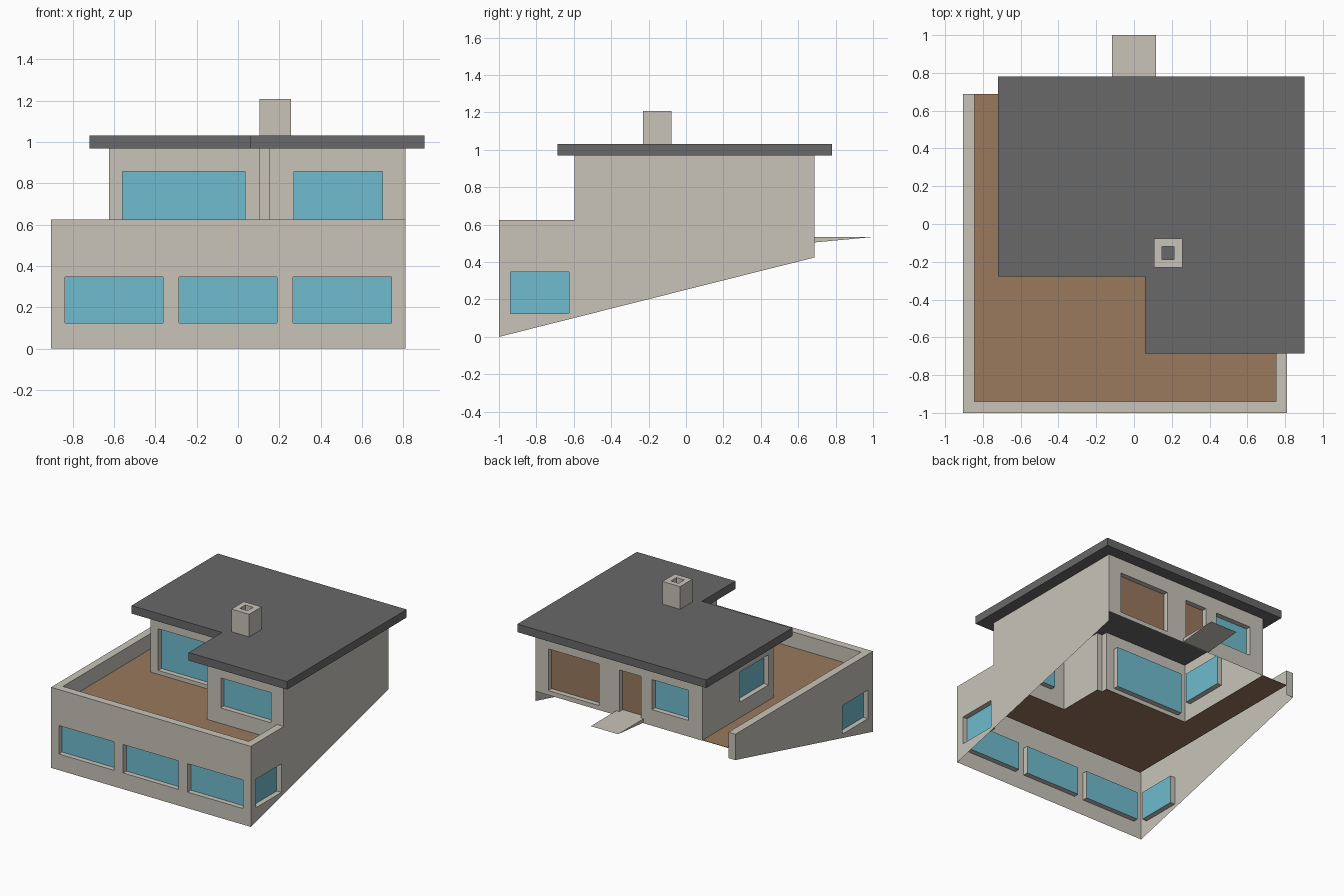
import bpy, bmesh
from mathutils import Vector

if "Cube" in bpy.data.objects:
    bpy.data.objects.remove(bpy.data.objects["Cube"])


def material(name, rgb):
    m = bpy.data.materials.new(name)
    m.diffuse_color = (*rgb, 1)
    m.use_nodes = True
    m.node_tree.nodes["Principled BSDF"].inputs["Base Color"].default_value = m.diffuse_color
    return m


RENDER = material("warm grey render", (0.58, 0.55, 0.49))
ROOF = material("dark grey roof", (0.14, 0.14, 0.14))
WOOD = material("brown wood", (0.32, 0.19, 0.11))
GLASS = material("blue glass", (0.16, 0.50, 0.62))


def finish(name, bm, mats):
    me = bpy.data.meshes.new(name)
    bm.to_mesh(me)
    bm.free()
    for m in mats:
        me.materials.append(m)
    ob = bpy.data.objects.new(name, me)
    bpy.context.collection.objects.link(ob)
    return ob


def prism(name, points, axis, lo, hi, mat, drop=None):
    """Extrude an outline along x (points are y,z) or z (points are x,y)."""
    bm = bmesh.new()
    vec = (lambda a, b: (lo, a, b)) if axis == "x" else (lambda a, b: (a, b, lo))
    step = Vector((hi - lo, 0, 0)) if axis == "x" else Vector((0, 0, hi - lo))
    face = bm.faces.new([bm.verts.new(vec(a, b)) for a, b in points])
    new = bmesh.ops.extrude_face_region(bm, geom=[face], use_keep_orig=True)["geom"]
    bmesh.ops.translate(bm, vec=step, verts=[v for v in new if isinstance(v, bmesh.types.BMVert)])
    bmesh.ops.recalc_face_normals(bm, faces=bm.faces[:])
    if drop:
        bmesh.ops.delete(bm, geom=[f for f in bm.faces if drop(f)], context="FACES")
    return finish(name, bm, [mat])


def box(name, x, y, z, mat):
    return prism(name, [(x[0], y[0]), (x[1], y[0]), (x[1], y[1]), (x[0], y[1])], "z", *z, mat)


def rect(a0, a1, z0, z1):
    return [(a0, z0), (a1, z0), (a1, z1), (a0, z1)]


def wall(name, side, pos, out, outline, openings=(), depth=0.04):
    """Single-skin wall facing out (+1/-1) along side, with recessed panes."""
    bm = bmesh.new()
    normal = Vector((out, 0, 0)) if side == "x" else Vector((0, out, 0))

    def ring(points, offset=0.0):
        p = pos - out * offset
        return [bm.verts.new((p, a, b) if side == "x" else (a, p, b)) for a, b in points]

    def face(verts, towards, index=0):
        f = bm.faces.new(verts)
        f.normal_update()
        if f.normal.dot(towards) < 0:
            f.normal_flip()
        f.material_index = index

    loops = [ring(outline)] + [ring(rect(*o[:4])) for o in openings]
    if openings:
        edges = [bm.edges.new((l[i - 1], l[i])) for l in loops for i in range(len(l))]
        bmesh.ops.triangle_fill(bm, edges=edges, use_beauty=True, normal=normal)
        for f in bm.faces:
            f.normal_update()
            if f.normal.dot(normal) < 0:
                f.normal_flip()
    else:
        face(loops[0], normal)
    # recess sides and panes
    for near, o in zip(loops[1:], openings):
        far = ring(rect(*o[:4]), depth)
        mid = sum((v.co for v in near + far), Vector()) / 8
        for i in range(4):
            quad = [near[i - 1], near[i], far[i], far[i - 1]]
            face(quad, mid - sum((v.co for v in quad), Vector()) / 4)
        face(far, normal, 1 if o[4] is GLASS else 2)
    return finish(name, bm, [RENDER, GLASS, WOOD])


BACK, FLOOR, RAIL, TOP = 0.688, 0.505, 0.625, 0.97
LOW, HIGH, TALL = (0.125, 0.346), (0.625, 0.858), (0.535, 0.858)

# outer walls, following the sloping ground
side_window = (-0.938, -0.625, *LOW, GLASS)
wall("left_wall", "x", -0.905, -1, [(-1, 0), (BACK, 0.425), (BACK, RAIL), (-1, RAIL)], [side_window])
wall("right_wall", "x", 0.81, 1, [(-1, 0), (BACK, 0.425), (BACK, TOP), (-0.597, TOP),
                                  (-0.597, RAIL), (-1, RAIL)], [side_window])
wall("front_wall", "y", -1, -1, rect(-0.905, 0.81, 0, RAIL),
     [(x, x + 0.475, *LOW, GLASS) for x in (-0.838, -0.285, 0.267)])

# parapet rim: top, inner faces and end (outer faces belong to the walls)
prism("parapet", [(-0.905, BACK), (-0.905, -1), (0.81, -1), (0.81, -0.597), (0.752, -0.597),
                  (0.752, -0.94), (-0.845, -0.94), (-0.845, BACK)], "z", FLOOR, RAIL, RENDER,
      drop=lambda f: f.normal.z < -0.5 or f.normal.x < -0.5 and f.calc_center_median().x < -0.87
      or f.normal.y < -0.5 or f.calc_center_median().x > 0.8 and abs(f.normal.x) > 0.5
      or f.normal.y > 0.5 and abs(f.calc_center_median().y + 0.597) < 0.01)
wall("parapet_end", "y", BACK, 1, rect(-0.905, -0.845, 0.425, FLOOR))

# upper storey walls
wall("upper_front_wall", "y", -0.18, -1, rect(-0.625, 0.105, FLOOR, TOP),
     [(-0.56, 0.035, *TALL, GLASS)])
wall("wing_front_wall", "y", -0.597, -1, rect(0.15, 0.81, FLOOR, TOP), [(0.27, 0.70, *HIGH, GLASS)])
wall("wing_side_wall", "x", 0.15, -1, rect(-0.597, -0.228, FLOOR, TOP))
wall("upper_left_wall", "x", -0.625, -1, rect(-0.18, BACK, FLOOR, TOP), [(-0.12, 0.23, *HIGH, GLASS)])
wall("upper_back_wall", "y", BACK, 1, rect(-0.625, 0.81, FLOOR - 0.005, TOP),
     [(-0.505, -0.19, *HIGH, GLASS), (-0.095, 0.09, *TALL, WOOD), (0.265, 0.70, *TALL, WOOD)])

# chimney breast standing out in the corner of the upper walls
wall("chimney_breast_front", "y", -0.228, -1, rect(0.105, 0.15, FLOOR, TOP))
wall("chimney_breast_side", "x", 0.105, -1, rect(-0.228, -0.18, FLOOR, TOP))

# terrace around the upper storey
prism("terrace_floor", [(-0.845, BACK), (-0.625, BACK), (-0.625, -0.18), (0.105, -0.18),
                        (0.105, -0.228), (0.15, -0.228), (0.15, -0.597), (0.752, -0.597),
                        (0.752, -0.94), (-0.845, -0.94)], "z", FLOOR - 0.003, FLOOR, WOOD)

# overhanging flat roof
prism("roof", [(-0.72, 0.78), (-0.72, -0.277), (0.057, -0.277), (0.057, -0.686),
               (0.902, -0.686), (0.902, 0.78)], "z", TOP, 1.032, ROOF)

# hollow chimney top
chimney = box("chimney", (0.105, 0.257), (-0.23, -0.078), (1.03, 1.208), RENDER)
flue = box("flue_cutter", (0.147, 0.213), (-0.187, -0.119), (0.95, 1.3), RENDER)
flue.hide_render = True
mod = chimney.modifiers.new("flue", "BOOLEAN")
mod.operation, mod.solver, mod.object = "DIFFERENCE", "EXACT", flue
bpy.context.view_layer.objects.active = chimney
bpy.ops.object.modifier_apply(modifier=mod.name)
bpy.data.objects.remove(flue)

# wedge-shaped entrance ramp at the back
prism("entrance_ramp", [(BACK, 0.505), (1.0, 0.534), (BACK, 0.535)], "x", -0.117, 0.117, RENDER)
